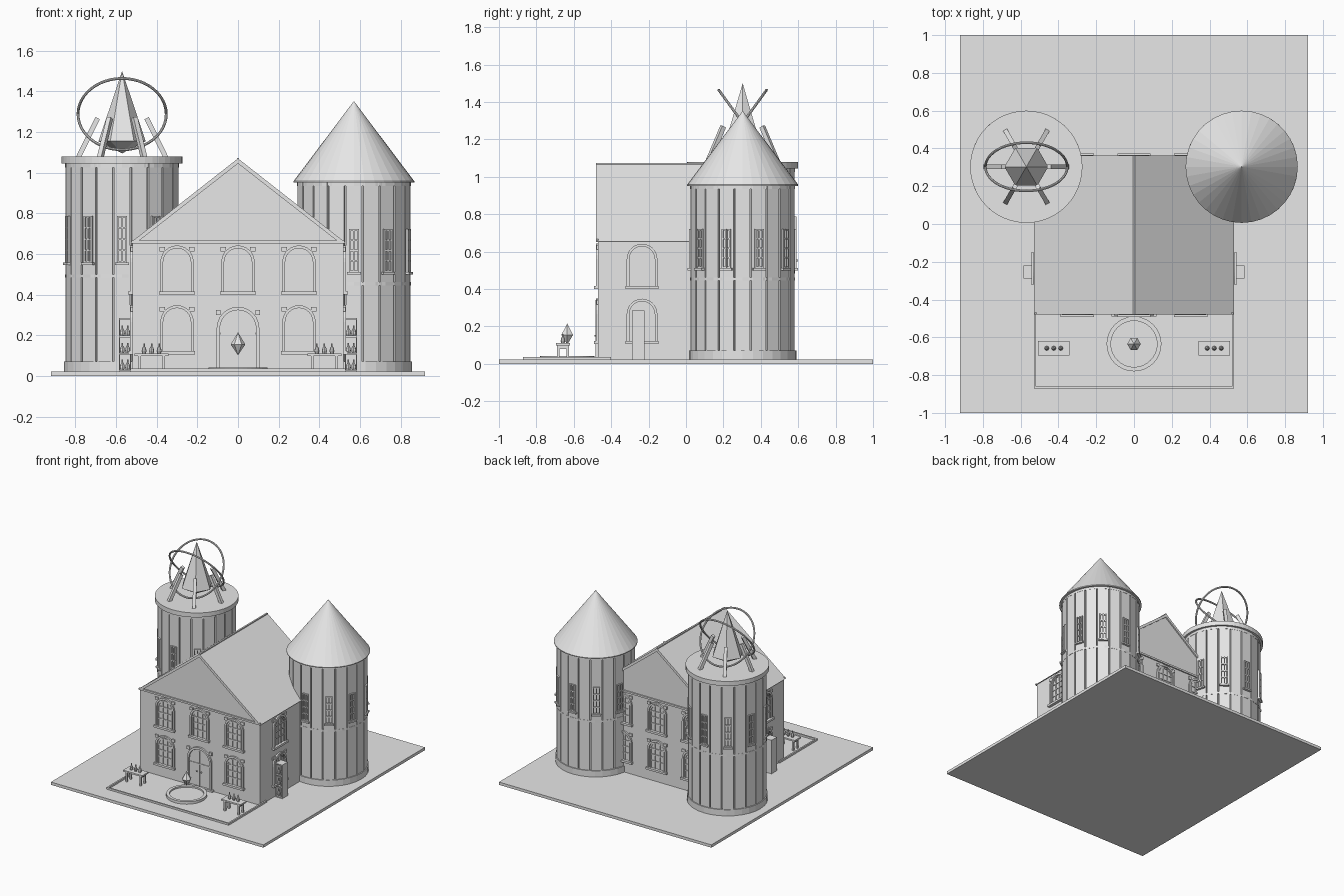
import bpy, bmesh, math
from math import sin, cos, pi, radians
from mathutils import Matrix, Vector

cube = bpy.data.objects.get("Cube")
if cube:
    bpy.data.objects.remove(cube, do_unlink=True)

stone = bpy.data.materials.new("plain_grey")
stone.use_nodes = True
GREY = (0.8, 0.8, 0.8, 1)
stone.diffuse_color = GREY
stone.node_tree.nodes["Principled BSDF"].inputs["Base Color"].default_value = GREY
I = Matrix.Identity(4)


def move(x, y, z):
    return Matrix.Translation((x, y, z))


def turn(deg, axis="Z"):
    return Matrix.Rotation(radians(deg), 4, axis)


def box(bm, x, y, z, m=I):
    """Box from (low, high) ranges."""
    c = [(r[0] + r[1]) / 2 for r in (x, y, z)]
    s = [r[1] - r[0] for r in (x, y, z)]
    bmesh.ops.create_cube(bm, size=1, matrix=m @ move(*c) @ Matrix.Diagonal((*s, 1)))


def lathe(bm, profile, n, m=I, start=0):
    """Solid of revolution from (radius, z) points; radius 0 gives a tip."""
    rings = []
    for r, z in profile:
        if r == 0:
            rings.append([bm.verts.new(m @ Vector((0, 0, z)))] * n)
        else:
            rings.append([bm.verts.new(m @ Vector((r * cos(a), r * sin(a), z)))
                          for a in (start + 2 * pi * i / n for i in range(n))])
    for a, b in zip(rings, rings[1:]):
        for i in range(n):
            j = (i + 1) % n
            bm.faces.new(list(dict.fromkeys((a[i], a[j], b[j], b[i]))))
    if profile[0][0]:
        bm.faces.new(rings[0][::-1])
    if profile[-1][0]:
        bm.faces.new(rings[-1])


def extrude(bm, points, y0, y1, m=I):
    """Extrude an (x, z) outline along y."""
    face = bm.faces.new([bm.verts.new(m @ Vector((x, y0, z))) for x, z in points])
    new = bmesh.ops.extrude_face_region(bm, geom=[face])["geom"]
    shift = m.to_3x3() @ Vector((0, y1 - y0, 0))
    bmesh.ops.translate(bm, vec=shift, verts=[v for v in new if isinstance(v, bmesh.types.BMVert)])


def finish(name, bm):
    bmesh.ops.recalc_face_normals(bm, faces=bm.faces)
    mesh = bpy.data.meshes.new(name)
    bm.to_mesh(mesh)
    bm.free()
    mesh.materials.append(stone)
    obj = bpy.data.objects.new(name, mesh)
    bpy.context.collection.objects.link(obj)
    return obj


def arch(w, z0, z1, n=12):
    """Round-headed outline of half width w."""
    pts = [(w * cos(pi * i / n), z1 - w + w * sin(pi * i / n)) for i in range(n + 1)]
    return [(w, z0)] + pts + [(-w, z0)]


def arch_frame(bm, m, w, z0, z1, t, depth):
    """Open frame following an arch, front towards local -y."""
    outer, inner = arch(w, z0, z1), arch(w - t, z0, z1 - t)
    for i in range(len(outer) - 1):
        extrude(bm, [outer[i], outer[i + 1], inner[i + 1], inner[i]], 0, -depth, m)


def arched_window(bm, m):
    arch_frame(bm, m, 0.082, 0, 0.23, 0.014, 0.012)
    arch_frame(bm, m, 0.062, 0, 0.21, 0.008, 0.007)
    for x in (-0.02, 0.02):
        box(bm, (x - 0.004, x + 0.004), (-0.006, 0), (0, 0.2), m)
    for z in (0.06, 0.11, 0.155):
        box(bm, (-0.06, 0.06), (-0.006, 0), (z - 0.004, z + 0.004), m)
    box(bm, (-0.088, 0.088), (-0.022, 0), (-0.012, 0.004), m)
    for s in (-1, 1):
        box(bm, sorted((s * 0.058, s * 0.085)), (-0.008, 0), (0.2, 0.222), m)


# Ground slab
bm = bmesh.new()
box(bm, (-0.92, 0.92), (-1, 1), (0, 0.022))
finish("ground_slab", bm)

# House walls with gables
bm = bmesh.new()
extrude(bm, [(-0.52, 0.022), (0.52, 0.022), (0.52, 0.66), (0, 1.05), (-0.52, 0.66)], -0.47, 0.352)
finish("house_walls", bm)

# Roof slabs and gable trim
bm = bmesh.new()
for s in (-1, 1):
    extrude(bm, [(s * 0.53, 0.655), (0, 1.07), (0, 1.045), (s * 0.5, 0.655)], -0.48, 0.362)
box(bm, (-0.006, 0.006), (-0.48, 0.362), (1.06, 1.073))
for y in (-0.48, 0.35):
    box(bm, (-0.525, 0.525), (y, y + 0.012), (0.652, 0.666))
finish("house_roof", bm)

# Arched windows on all four walls
bm = bmesh.new()
for x in (-0.3, 0, 0.3):
    for z in (0.118, 0.412):
        if x or z > 0.3:
            arched_window(bm, move(x, -0.47, z))
        arched_window(bm, move(x, 0.352, z) @ turn(180))
for s in (-1, 1):
    for z in (0.118, 0.412):
        arched_window(bm, move(s * 0.52, -0.235, z) @ turn(s * 90))
finish("house_windows", bm)

# Front door with two leaves, handles and step
bm = bmesh.new()
front = move(0, -0.47, 0)
arch_frame(bm, front, 0.105, 0.022, 0.34, 0.016, 0.014)
extrude(bm, arch(0.085, 0.022, 0.32), 0, -0.005, front)
box(bm, (-0.003, 0.003), (-0.01, 0), (0.022, 0.31), front)
box(bm, (-0.085, 0.085), (-0.009, 0), (0.205, 0.213), front)
for s in (-1, 1):
    bmesh.ops.create_icosphere(bm, subdivisions=1, radius=0.007, matrix=front @ move(s * 0.02, -0.012, 0.15))
    box(bm, sorted((s * 0.085, s * 0.108)), (-0.01, 0), (0.3, 0.325), front)
box(bm, (-0.12, 0.12), (-0.02, 0), (0.022, 0.036), front)
finish("front_door", bm)


def tower(side, x, top, band, sill, win_h):
    """Round tower clad in twenty flat planks with a ring of slim windows."""
    at = move(x, 0.303, 0)
    bm = bmesh.new()
    lathe(bm, [(0.268, 0.022), (0.268, top)], 20, at, pi / 20)
    for i in range(20):
        box(bm, (-0.0395, 0.0395), (-0.278, -0.262), (0.022, top), at @ turn(i * 18))
    finish(side + "_tower_body", bm)
    bm = bmesh.new()
    lathe(bm, [(0.287, 0.022), (0.287, 0.07)], 32, at)
    lathe(bm, [(0.281, band - 0.008), (0.281, band + 0.008)], 32, at)
    lathe(bm, [(0.281, top - 0.02), (0.281, top)], 32, at)
    finish(side + "_tower_bands", bm)
    bm = bmesh.new()
    for i in range(10):
        m = at @ turn(i * 36) @ move(0, -0.278, sill)
        for c in (-0.021, 0, 0.021):
            box(bm, (c - 0.004, c + 0.004), (-0.01, 0), (0, win_h), m)
        for k in range(5):
            z = k * (win_h - 0.008) / 4
            box(bm, (-0.025, 0.025), (-0.009, 0), (z, z + 0.008), m)
        box(bm, (-0.034, 0.034), (-0.018, 0), (-0.012, 0), m)
    finish(side + "_tower_windows", bm)
    return at


at_right = tower("right", -0.57, 1.045, 0.492, 0.558, 0.23)
at_left = tower("left", 0.57, 0.955, 0.453, 0.512, 0.21)

# Conical roof on one tower, flat cap on the other
bm = bmesh.new()
lathe(bm, [(0.297, 0.952), (0.297, 0.958), (0, 1.352)], 36, at_left)
finish("cone_roof", bm)
bm = bmesh.new()
lathe(bm, [(0.297, 1.045), (0.297, 1.08)], 48, at_right)
finish("flat_tower_cap", bm)

# Large crystal held by leaning struts
bm = bmesh.new()
lathe(bm, [(0, 1.095), (0.116, 1.155), (0, 1.5)], 6, at_right)
finish("large_crystal", bm)
bm = bmesh.new()
for i in range(6):
    m = at_right @ turn(i * 60) @ move(0.215, 0, 1.075) @ turn(-26, "Y")
    box(bm, (-0.012, 0.012), (-0.012, 0.012), (0, 0.215), m)
finish("crystal_struts", bm)

# Two crossed rings around the crystal
for name, tilt in (("ring_leaning_back", 54), ("ring_leaning_forward", -54)):
    bpy.ops.mesh.primitive_torus_add(major_radius=0.217, minor_radius=0.007, major_segments=48,
                                     minor_segments=8, location=(-0.57, 0.303, 1.288),
                                     rotation=(radians(tilt), 0, 0))
    ring = bpy.context.object
    ring.name = name
    ring.data.materials.append(stone)
    bpy.ops.object.shade_smooth_by_angle()

# Low kerb around the courtyard
bm = bmesh.new()
box(bm, (-0.53, 0.53), (-0.872, -0.86), (0.022, 0.036))
for s in (-1, 1):
    box(bm, sorted((s * 0.518, s * 0.53)), (-0.872, -0.4), (0.022, 0.036))
finish("courtyard_kerb", bm)

# Round basin with a floating small crystal
bm = bmesh.new()
yard = move(0, -0.635, 0)
lathe(bm, [(0.145, 0.022), (0.145, 0.042), (0.122, 0.042), (0.122, 0.03)], 40, yard)
finish("round_basin", bm)
bm = bmesh.new()
lathe(bm, [(0, 0.102), (0.036, 0.155), (0, 0.215)], 6, yard)
finish("small_crystal", bm)

BOTTLE = [(0.009, 0), (0.012, 0.012), (0.01, 0.026), (0.004, 0.036), (0.004, 0.05)]

# Tables and wall shelves, mirrored, each holding bottles
tables, shelves, bottles = bmesh.new(), bmesh.new(), bmesh.new()
for s in (-1, 1):
    m = move(s * 0.425, -0.658, 0)
    box(tables, (-0.083, 0.083), (-0.038, 0.038), (0.098, 0.11), m)
    for x in (-0.06, 0.06):
        for y in (-0.025, 0.025):
            box(tables, (x - 0.007, x + 0.007), (y - 0.007, y + 0.007), (0.022, 0.098), m)
        box(tables, (x - 0.005, x + 0.005), (-0.025, 0.025), (0.08, 0.098), m)
    for x in (-0.037, 0, 0.037):
        lathe(bottles, BOTTLE, 8, m @ move(x, 0, 0.11))
    m = move(s * 0.556, -0.255, 0)
    box(shelves, (-0.03, 0.03), (0.026, 0.034), (0.022, 0.285), m)
    for x in (-0.03, 0.025):
        box(shelves, (x, x + 0.005), (-0.034, 0.03), (0.022, 0.285), m)
    for z in (0.022, 0.105, 0.19, 0.277):
        box(shelves, (-0.03, 0.03), (-0.034, 0.03), (z, z + 0.008), m)
    for z in (0.03, 0.113, 0.198):
        for x in (-0.013, 0.013):
            lathe(bottles, BOTTLE, 8, m @ move(x, -0.015, z))
finish("tables", tables)
finish("wall_shelves", shelves)
finish("bottles", bottles)
